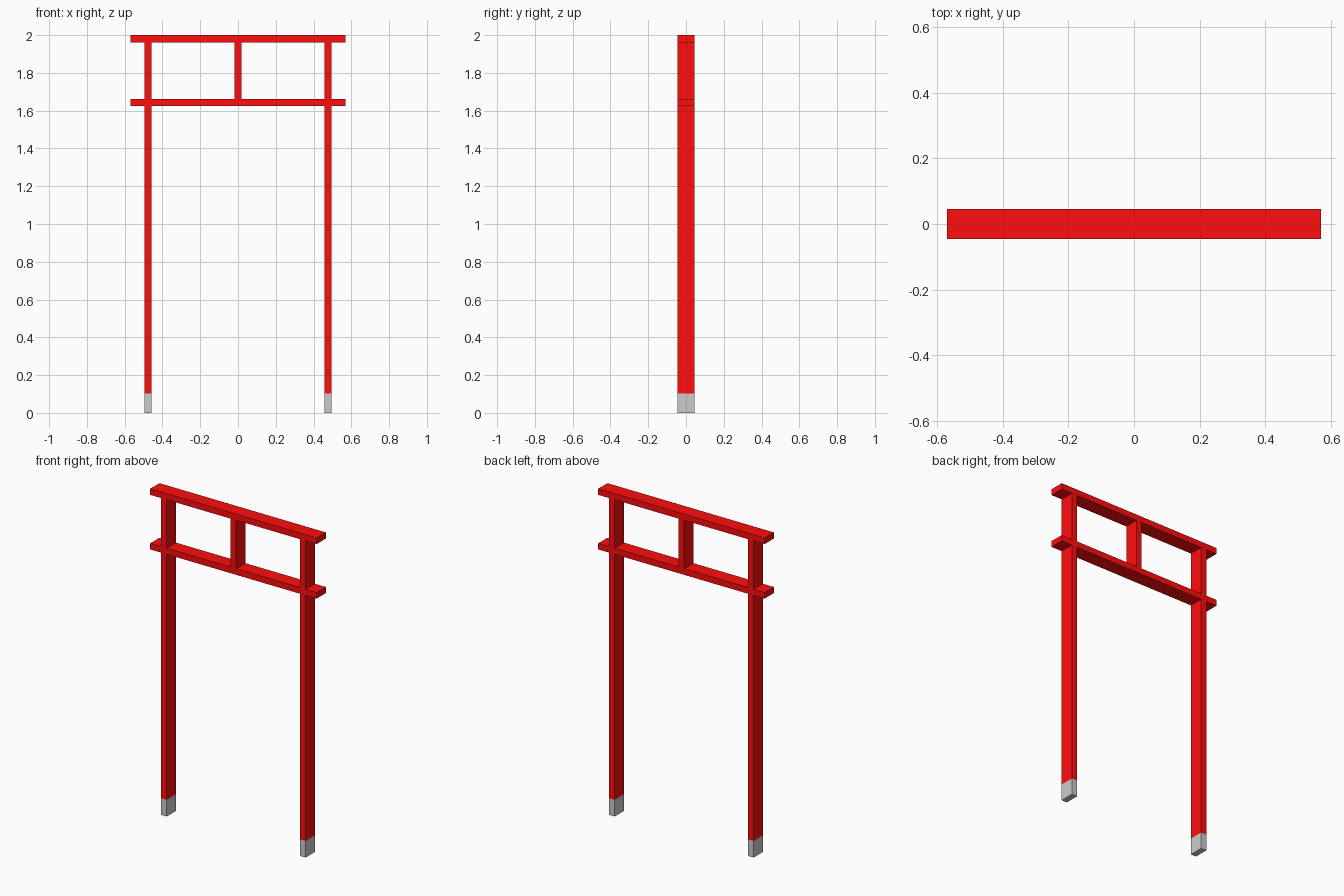
import bpy

if "Cube" in bpy.data.objects:
    bpy.data.objects.remove(bpy.data.objects["Cube"])

T = 0.038           # timber thickness
D = 0.09            # timber depth
POST_X = 0.476      # post centre
FOOT_TOP = 0.103
LOW_TOP = 1.662     # top of the lower beam
LOW_BOT = LOW_TOP - T
TOP_BOT = 2.0 - T   # underside of the top beam

red = bpy.data.materials.new("red_paint")
red.diffuse_color = (1.0, 0.004, 0.004, 1)
red.use_nodes = True
red.node_tree.nodes["Principled BSDF"].inputs["Base Color"].default_value = red.diffuse_color


def box(name, x, width, z0, z1, mat=red):
    bpy.ops.mesh.primitive_cube_add(size=1, location=(x, 0, (z0 + z1) / 2))
    ob = bpy.context.object
    ob.name = name
    ob.scale = (width, D, z1 - z0)
    bpy.ops.object.transform_apply(location=False, rotation=False, scale=True)
    if mat:
        ob.data.materials.append(mat)
    return ob


# Crossbeams
box("top_beam", 0, 1.14, TOP_BOT, 2.0)
box("lower_beam", 0, 1.14, LOW_BOT, LOW_TOP)

# Short strut between the beams
box("centre_strut", 0, T, LOW_TOP, TOP_BOT)

# Posts, split around the lower beam, on bare grey feet
for side, s in (("left", -1), ("right", 1)):
    x = s * POST_X
    box(side + "_foot", x, T, 0, FOOT_TOP, None)
    box(side + "_post", x, T, FOOT_TOP, LOW_BOT)
    box(side + "_upper_post", x, T, LOW_TOP, TOP_BOT)
